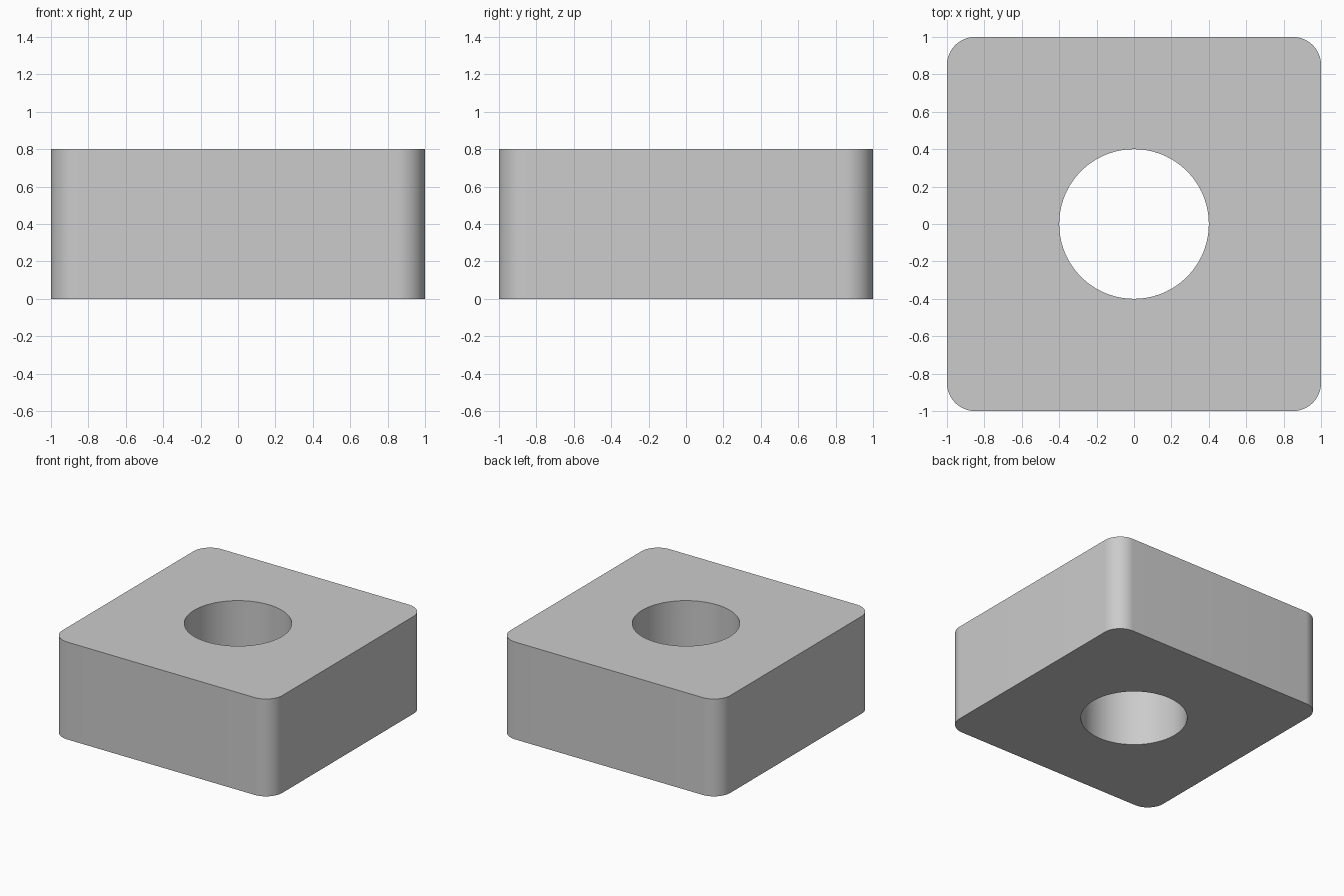
import bpy, bmesh, math
from mathutils import Matrix

if "Cube" in bpy.data.objects:
    bpy.data.objects.remove(bpy.data.objects["Cube"])

SIZE, HEIGHT = 2.0, 0.8
CORNER_R, HOLE_R = 0.15, 0.4


def make_object(name, bm):
    mesh = bpy.data.meshes.new(name)
    bm.to_mesh(mesh)
    bm.free()
    obj = bpy.data.objects.new(name, mesh)
    bpy.context.collection.objects.link(obj)
    return obj


# Square block with rounded vertical corners
bm = bmesh.new()
bmesh.ops.create_cube(bm, size=1, matrix=Matrix.Translation((0, 0, HEIGHT / 2))
                      @ Matrix.Diagonal((SIZE, SIZE, HEIGHT, 1)))
upright = [e for e in bm.edges if abs(e.verts[0].co.z - e.verts[1].co.z) > 0.1]
bmesh.ops.bevel(bm, geom=upright, offset=CORNER_R, offset_type='OFFSET',
                segments=16, profile=0.5, affect='EDGES')
block = make_object("block", bm)

# Round through hole
bm = bmesh.new()
bmesh.ops.create_cone(bm, cap_ends=True, segments=96, radius1=HOLE_R, radius2=HOLE_R,
                      depth=HEIGHT * 2, matrix=Matrix.Translation((0, 0, HEIGHT / 2)))
cutter = make_object("hole_cutter", bm)
cutter.hide_render = True

cut = block.modifiers.new("hole", 'BOOLEAN')
cut.operation = 'DIFFERENCE'
cut.solver = 'EXACT'
cut.object = cutter

bpy.ops.object.select_all(action='DESELECT')
block.select_set(True)
bpy.context.view_layer.objects.active = block
bpy.ops.object.modifier_apply(modifier=cut.name)
bpy.data.objects.remove(cutter)

# Smooth corners and bore, sharp rims
bpy.ops.object.shade_smooth_by_angle(angle=math.radians(30))
